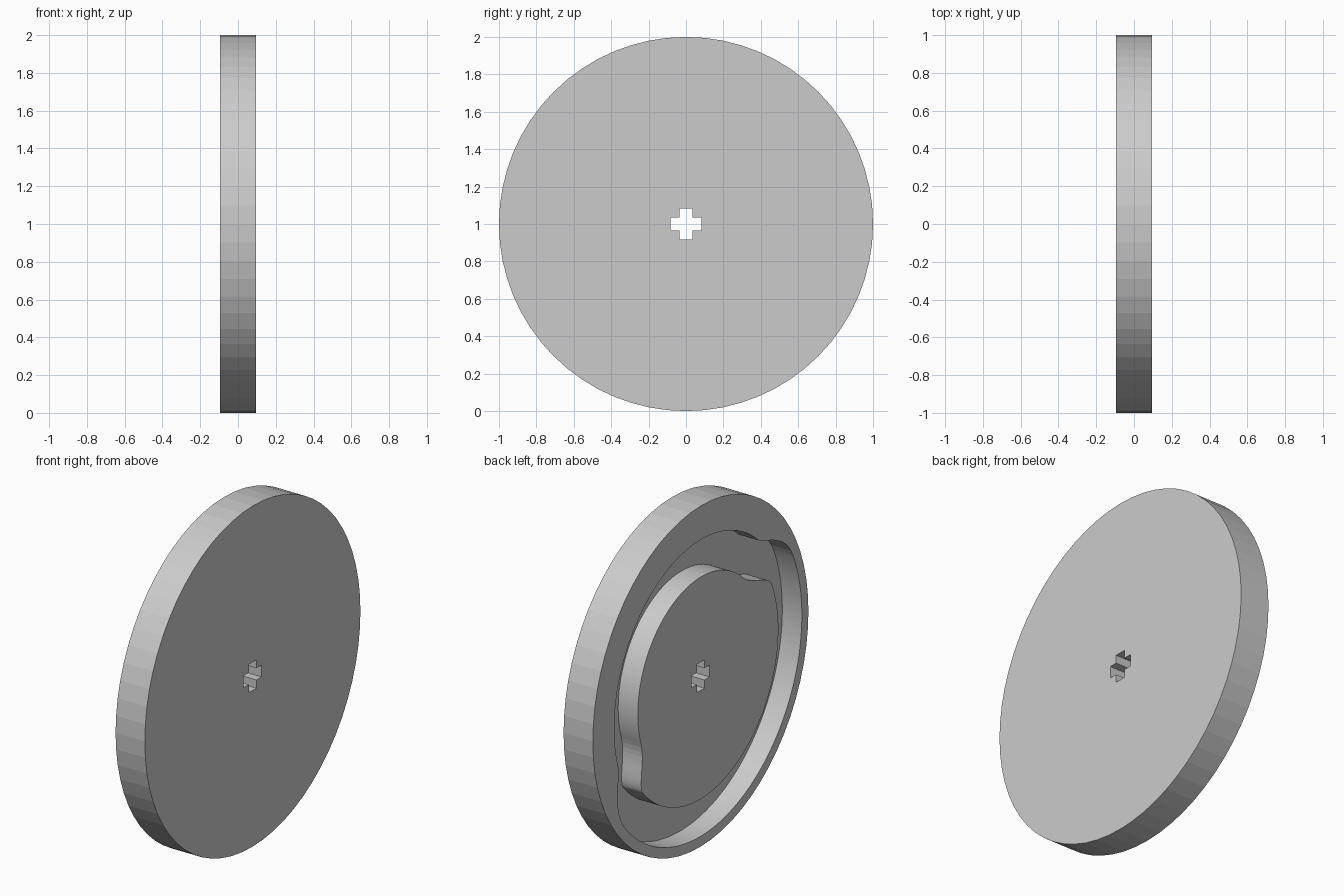
import bpy, bmesh
from math import sin, cos, pi, radians
from mathutils import Vector

cube = bpy.data.objects.get("Cube")
if cube:
    bpy.data.objects.remove(cube)

HALF = 0.095          # half thickness of the disc
DEPTH = 0.127         # groove depth
LOW, HIGH = 0.692, 0.83   # groove centreline radii
HALF_GROOVE = 0.109
RAMP = radians(12)    # half the angle of each ramp

grey = bpy.data.materials.new("grey")
grey.use_nodes = True
grey.diffuse_color = (0.6, 0.6, 0.6, 1)
grey.node_tree.nodes["Principled BSDF"].inputs["Base Color"].default_value = grey.diffuse_color


def ease(angle, centre):
    """Smooth 0 to 1 step around a ramp centre."""
    t = min(max((angle - centre) / (2 * RAMP) + 0.5, 0), 1)
    return (1 - cos(pi * t)) / 2


def centreline(angle):
    a = angle % (2 * pi)
    r = HIGH + (LOW - HIGH) * (ease(a, radians(36)) - ease(a, radians(210)))
    return Vector((-r * cos(a), r * sin(a)))


def groove_edge(offset, count=240):
    """Groove centreline pushed sideways along its normal."""
    points = []
    for i in range(count):
        a = 2 * pi * i / count
        tangent = (centreline(a + 0.002) - centreline(a - 0.002)).normalized()
        points.append(centreline(a) + offset * Vector((-tangent.y, tangent.x)))
    return points


def mesh_object(name, bm):
    bmesh.ops.recalc_face_normals(bm, faces=bm.faces)
    mesh = bpy.data.meshes.new(name)
    bm.to_mesh(mesh)
    bm.free()
    mesh.materials.append(grey)
    obj = bpy.data.objects.new(name, mesh)
    bpy.context.collection.objects.link(obj)
    return obj


def ring_prism(name, outer, inner, x0, x1):
    """Closed band between two outlines, from x0 to x1."""
    bm = bmesh.new()
    loops = [[bm.verts.new((x, p.x, 1 + p.y)) for p in pts]
             for pts, x in ((outer, x0), (outer, x1), (inner, x1), (inner, x0))]
    n = len(outer)
    for k in range(4):
        a, b = loops[k], loops[(k + 1) % 4]
        for i in range(n):
            j = (i + 1) % n
            bm.faces.new((a[i], a[j], b[j], b[i]))
    return mesh_object(name, bm)


def prism(name, outline, x0, x1):
    """Solid extrusion of one outline along x."""
    bm = bmesh.new()
    face = bm.faces.new([bm.verts.new((x0, y, 1 + z)) for y, z in outline])
    top = bmesh.ops.extrude_face_region(bm, geom=[face])["geom"]
    bmesh.ops.translate(bm, vec=(x1 - x0, 0, 0),
                        verts=[v for v in top if isinstance(v, bmesh.types.BMVert)])
    return mesh_object(name, bm)


# Disc body
circle = [(cos(2 * pi * i / 64), sin(2 * pi * i / 64)) for i in range(64)]
disc = prism("cam_disc", circle, -HALF, HALF)

# Cam track cutter, open on the -x face
sides = sorted((groove_edge(HALF_GROOVE), groove_edge(-HALF_GROOVE)),
               key=lambda pts: pts[0].length)
track = ring_prism("track_cutter", sides[1], sides[0], -HALF - 0.1, -HALF + DEPTH)

# Cross-shaped axle hole cutter
arm, reach = 0.035, 0.083
quarter = [(reach, -arm), (reach, arm), (arm, arm)]
cross = []
for _ in range(4):
    cross += quarter
    quarter = [(-z, y) for y, z in quarter]
axle = prism("axle_hole_cutter", cross, -0.3, 0.3)

# Cut the track and axle hole
bpy.context.view_layer.objects.active = disc
for cutter in (track, axle):
    cutter.hide_render = True
    mod = disc.modifiers.new(cutter.name, "BOOLEAN")
    mod.operation = "DIFFERENCE"
    mod.solver = "EXACT"
    mod.object = cutter
    bpy.ops.object.modifier_apply(modifier=mod.name)
    bpy.data.objects.remove(cutter)
